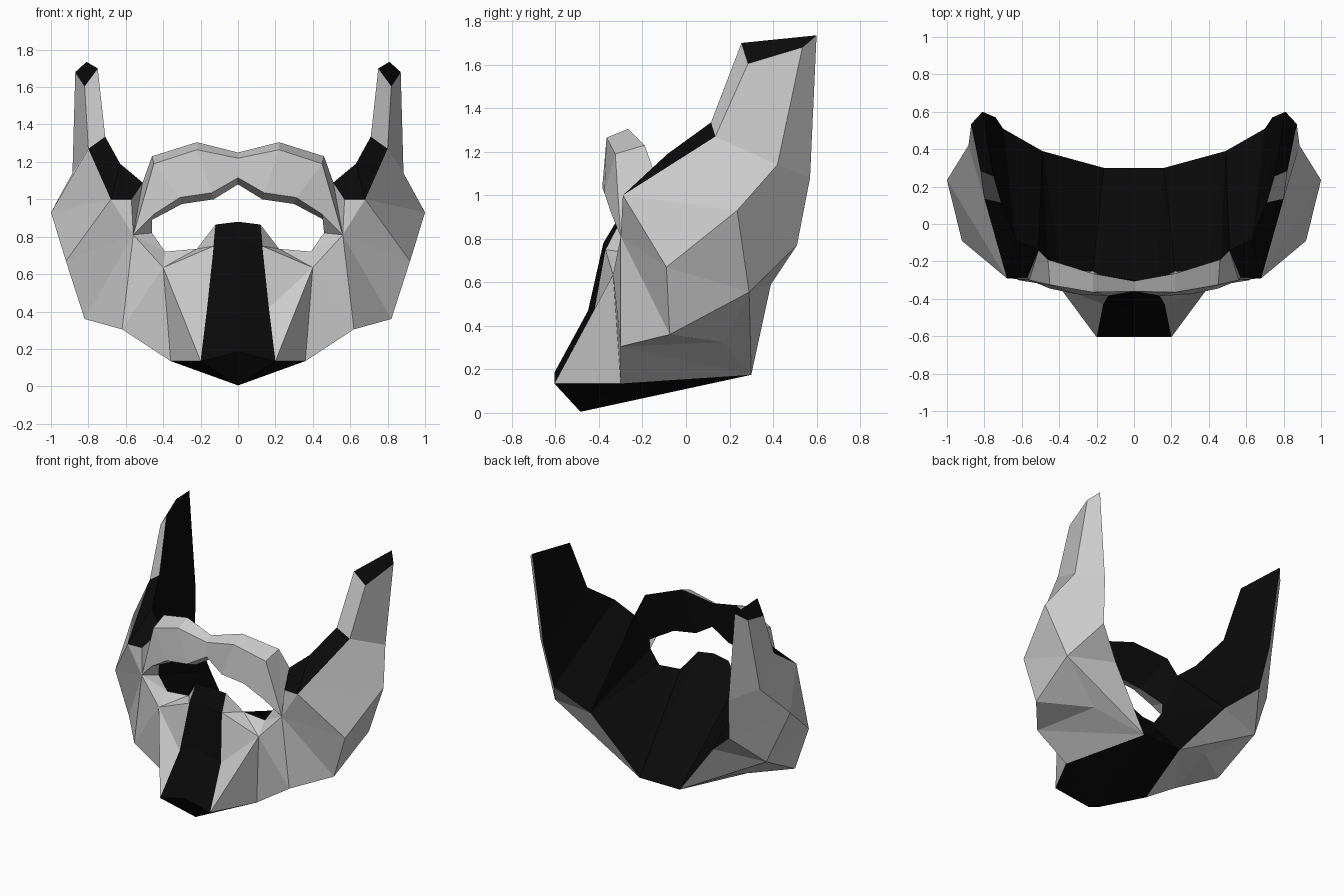
import bpy
import bmesh

default_cube = bpy.data.objects.get("Cube")
if default_cube:
    bpy.data.objects.remove(default_cube, do_unlink=True)


def flat_material(name, value):
    mat = bpy.data.materials.new(name)
    mat.use_nodes = True
    colour = (value, value, value, 1)
    mat.diffuse_color = colour
    shader = mat.node_tree.nodes["Principled BSDF"]
    shader.inputs["Base Color"].default_value = colour
    shader.inputs["Roughness"].default_value = 0.8
    return mat


grey = flat_material("light grey", 0.6)
black = flat_material("black", 0.003)

mask = bmesh.new()
corner_cache = {}
part_names = []
part_layer = mask.faces.layers.int.new("part")


def corner(point):
    if point not in corner_cache:
        corner_cache[point] = mask.verts.new(point)
    return corner_cache[point]


def face(part, *points):
    """Add a face and its mirror image across the centre plane."""
    if part not in part_names:
        part_names.append(part)
    points = list(dict.fromkeys(points))
    mirrored = [(-x if x else x, y, z) for x, y, z in reversed(points)]
    for loop in (points, mirrored):
        new_face = mask.faces.new([corner(p) for p in loop])
        new_face[part_layer] = part_names.index(part)


def strip(part, first, second):
    """Bridge two lines of points; repeated points give triangles."""
    for a, b, c, d in zip(first, first[1:], second[1:], second):
        face(part, a, b, c, d)


def fan(part, hub, rim):
    for a, b in zip(rim, rim[1:]):
        face(part, hub, a, b)


# Muzzle profile lines, from between the eyes down to the chin
ridge = [(0, -.32, .88), (0, -.38, .78), (0, -.45, .47), (0, -.605, .185)]
stripe_edge = [(.12, -.31, .865), (.13, -.37, .75), (.165, -.43, .42), (.2, -.605, .135)]
chin_point = (0, -.485, .005)
nose_top, bridge_side, muzzle_side, nose_corner = stripe_edge

# Lower rim of the eye hole and the cheek
eye_inner, eye_low, eye_outer = (.22, -.25, .735), (.39, -.25, .72), (.46, -.25, .82)
cheek_mid, jaw_front = (.4, -.335, .635), (.36, -.3, .135)
eye_corner, jaw_side = (.56, -.3, .81), (.62, -.3, .305)
temple, temple_in = (.68, -.29, 1.0), (.57, -.285, 1.0)
cheek_wide, jaw_wide = (.92, -.09, .67), (.82, -.075, .36)
jaw_back, jaw_under = (.845, .29, .555), (.5, .17, .325)

# Side wing with its upright ear
wing_wide, wing_back = (1, .235, .93), (.885, .42, 1.14)
ear_base, ear_base_in = (.8, .135, 1.27), (.71, .115, 1.335)
band_mid, band_low = (.63, -.085, 1.19), (.51, -.14, 1.09)
tip_in, tip_back = (.75, .255, 1.7), (.81, .6, 1.735)
tip_out, tip_front = (.87, .535, 1.68), (.82, .285, 1.605)

# Open rear edge, from the chin up to the ear
rear_centre = (0, .3, .175)
rear = [(.16, .3, .175), (.49, .39, .59), (.7, .51, .77), (.74, .57, 1.08)]
rear_low, rear_jaw, rear_wing, rear_ear = rear

# Brow lines, from the centre outwards
brow_front_top = [(0, -.36, 1.22), (.22, -.365, 1.265), (.45, -.325, 1.19)]
brow_back_top = [(0, -.305, 1.25), (.22, -.265, 1.305), (.46, -.19, 1.23)]
brow_front_low = [(0, -.36, 1.115), (.14, -.385, 1.035), (.31, -.375, 1.01), (.45, -.345, .92)]
brow_back_low = [(0, -.3, 1.08), (.13, -.3, 1.0), (.3, -.29, .975), (.46, -.24, .89)]

# Muzzle stripe and chin
strip("muzzle_stripe", ridge, stripe_edge)
fan("chin", chin_point, [ridge[-1], nose_corner, jaw_front, rear_low, rear_centre])

# Cheeks
fan("cheeks", cheek_mid, [jaw_front, nose_corner, muzzle_side, bridge_side, eye_inner,
                          eye_low, eye_corner, jaw_side, jaw_front])
face("cheeks", nose_top, bridge_side, eye_inner)
face("cheeks", eye_low, eye_corner, eye_outer)
fan("cheeks", eye_corner, [jaw_side, jaw_wide, cheek_wide, temple, temple_in])

# Jaw
fan("jaw", jaw_back, [wing_wide, cheek_wide, jaw_wide, jaw_under, rear_low,
                      rear_jaw, rear_wing, wing_wide])
fan("jaw", jaw_side, [jaw_front, rear_low, jaw_under, jaw_wide])

# Wings and ears
face("wings", temple, cheek_wide, wing_wide)
strip("wings", [temple, ear_base, tip_front], [wing_wide, wing_back, tip_out])
strip("wings", [wing_wide, wing_back, tip_out], [rear_wing, rear_ear, tip_back])
face("wings", ear_base, ear_base_in, tip_in, tip_front)
face("ear_tips", tip_in, tip_back, tip_out, tip_front)
face("temple_bands", temple, temple_in, band_low, band_mid)
face("temple_bands", temple, band_mid, ear_base_in, ear_base)

# Brow
strip("brow", brow_front_top, brow_back_top)
strip("brow", brow_front_top, brow_front_low)
face("brow", brow_front_top[-1], eye_corner, brow_front_low[-1], brow_front_low[-2])
fan("brow", eye_corner, [brow_front_top[-1], brow_back_top[-1], band_low, temple_in])
strip("brow", brow_front_low + [eye_corner], brow_back_low + [eye_outer])

# Dark lining behind the brow and inside the mask
strip("brow_lining", brow_back_top + [band_low], brow_back_low)
face("brow_lining", band_low, eye_outer, brow_back_low[-1])
inner_edge = [ridge[0], nose_top, eye_inner, eye_low, eye_outer,
              band_low, band_mid, ear_base_in, tip_in]
outer_edge = [rear_centre, rear_low, rear_low, rear_jaw, rear_jaw,
              rear_jaw, rear_wing, rear_ear, tip_back]
strip("mask_lining", inner_edge, outer_edge)

bmesh.ops.recalc_face_normals(mask, faces=mask.faces[:])

# Split the closed shell into one object per part
grey_parts = {"cheeks", "jaw", "wings", "brow"}
for index, name in enumerate(part_names):
    piece = mask.copy()
    layer = piece.faces.layers.int["part"]
    others = [f for f in piece.faces if f[layer] != index]
    bmesh.ops.delete(piece, geom=others, context="FACES")
    piece.faces.layers.int.remove(layer)
    mesh = bpy.data.meshes.new(name)
    piece.to_mesh(mesh)
    piece.free()
    mesh.materials.append(grey if name in grey_parts else black)
    bpy.context.collection.objects.link(bpy.data.objects.new(name, mesh))
mask.free()
